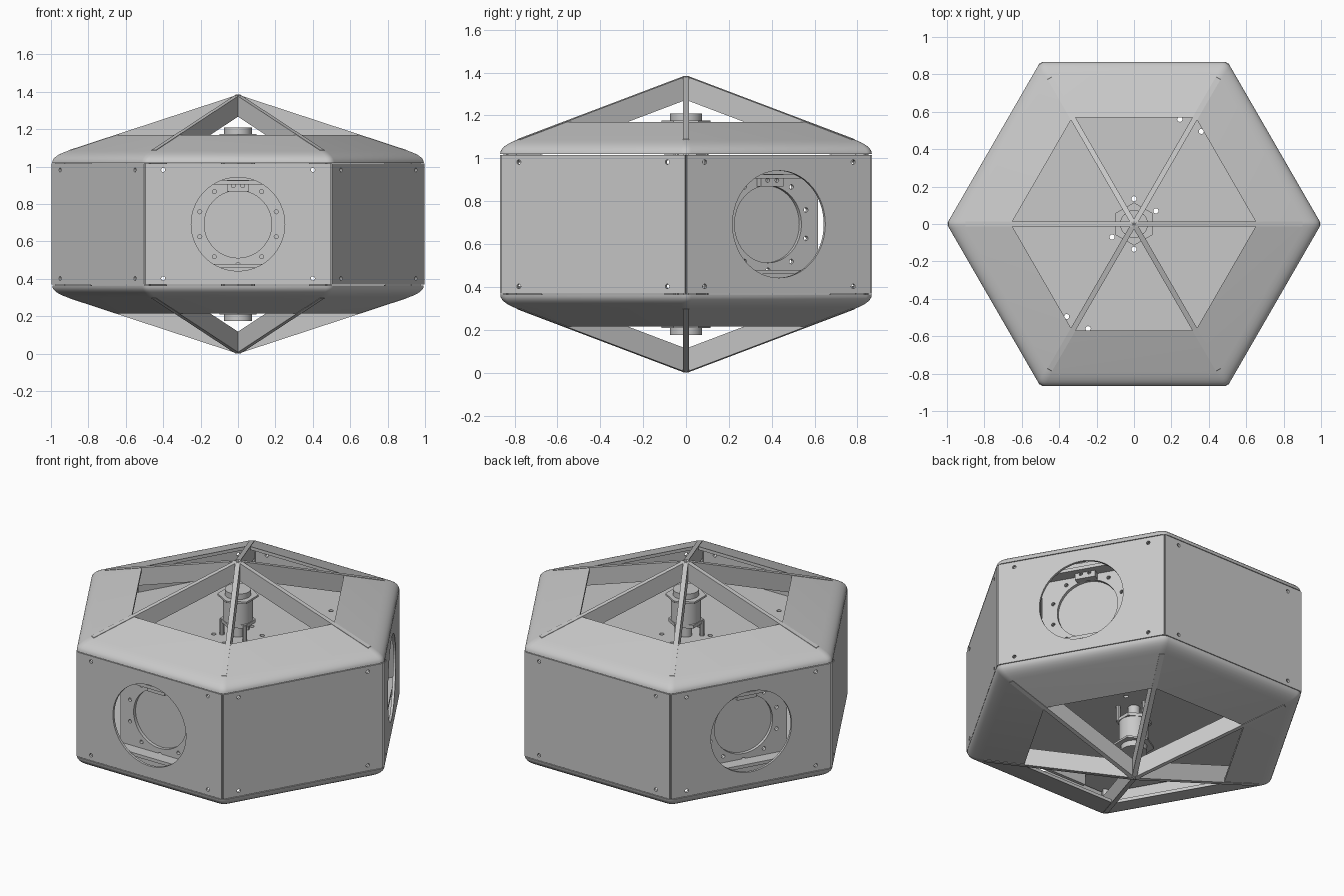
import bpy, bmesh
from math import cos, sin, pi, radians, tan
from mathutils import Matrix, Vector

if "Cube" in bpy.data.objects:
    bpy.data.objects.remove(bpy.data.objects["Cube"], do_unlink=True)

TOP = 1.385          # apex height
MID = TOP / 2
APO = 0.867          # distance from axis to each side
SLOPE = 0.379        # roof fall per unit of apothem
FLIP = Matrix.Translation((0, 0, TOP)) @ Matrix.Scale(-1, 4, (0, 0, 1))

grey = bpy.data.materials.new("plain_grey")
grey.use_nodes = True
color = (0.58, 0.58, 0.58, 1)
grey.diffuse_color = color
grey.node_tree.nodes["Principled BSDF"].inputs["Base Color"].default_value = color


def turn(k):
    return Matrix.Rotation(radians(60 * k), 4, 'Z')


def add(name, bm, matrix=None, smooth=False, cutter=None):
    """Turn a bmesh into an object, optionally cut by another bmesh."""
    bmesh.ops.recalc_face_normals(bm, faces=bm.faces)
    me = bpy.data.meshes.new(name)
    bm.to_mesh(me)
    bm.free()
    ob = bpy.data.objects.new(name, me)
    bpy.context.collection.objects.link(ob)
    if cutter:
        tool = add("hole_cutter", cutter)
        mod = ob.modifiers.new("holes", 'BOOLEAN')
        mod.operation, mod.solver, mod.object = 'DIFFERENCE', 'EXACT', tool
        bpy.context.view_layer.update()
        graph = bpy.context.evaluated_depsgraph_get()
        me = bpy.data.meshes.new_from_object(ob.evaluated_get(graph))
        ob.modifiers.clear()
        ob.data = me
        bpy.data.objects.remove(tool, do_unlink=True)
    if matrix:
        me.transform(matrix)
        if matrix.determinant() < 0:
            me.flip_normals()
    me.materials.clear()
    me.materials.append(grey)
    if smooth:
        me.polygons.foreach_set("use_smooth", [True] * len(me.polygons))
        me.set_sharp_from_angle(angle=radians(32))
    return ob


def box(bm, center, size):
    m = Matrix.Translation(center) @ Matrix.Diagonal((*size, 1))
    bmesh.ops.create_cube(bm, size=1, matrix=m)


def rod(bm, center, radius, depth, along_y=False, sides=16, top=None):
    m = Matrix.Translation(center)
    m = m @ Matrix.Rotation(pi / 2, 4, 'X') if along_y else m
    bmesh.ops.create_cone(bm, cap_ends=True, segments=sides, radius1=radius,
                          radius2=radius if top is None else top, depth=depth, matrix=m)


def both(name, build, smooth=False, cut=None):
    """Make an upper part and its mirrored lower twin."""
    for side, m in (("upper_", None), ("lower_", FLIP)):
        add(side + name, build(), m, smooth, cut() if cut else None)


# Sloping hexagonal shell with rounded shoulder and open centre
def roof(a):
    return TOP - SLOPE * a


def rounded_hex(bm, a, z, r, steps=4):
    ring = []
    for k in range(6):
        c = (a - r) / cos(pi / 6)
        for s in range(steps + 1):
            t = radians(60 * k - 30 + 60 * s / steps)
            ring.append(bm.verts.new((c * cos(radians(60 * k)) + r * cos(t),
                                      c * sin(radians(60 * k)) + r * sin(t), z)))
    return ring


def shell():
    bm = bmesh.new()
    rim, edge, hole = 1.02, roof(APO), 0.57
    start, corner = Vector((APO, rim)), Vector((APO, edge))
    end = Vector((APO - 0.075, roof(APO - 0.075)))
    profile = []
    for i in range(7):
        t = i / 6
        p = start * (1 - t) ** 2 + corner * 2 * t * (1 - t) + end * t * t
        profile.append((p.x, p.y, 0.05 - 0.015 * t))
    profile += [(hole, roof(hole), 0.004), (hole, roof(hole) - 0.02, 0.004),
                (0.8, roof(0.8) - 0.02, 0.03), (0.845, rim, 0.04)]
    rings = [rounded_hex(bm, *p) for p in profile]
    for a, b in zip(rings, rings[1:] + rings[:1]):
        for i in range(len(a)):
            j = (i + 1) % len(a)
            bm.faces.new((a[i], a[j], b[j], b[i]))
    return bm


both("shell", shell, smooth=True)


# Six flat side panels; every other one has a round window
def side_panel():
    bm = bmesh.new()
    box(bm, (0, 0.0075 - APO, MID), (0.99, 0.015, 0.647))
    return bm


def panel_holes(window):
    bm = bmesh.new()
    for x in (-0.4, 0.4):
        for z in (-0.29, 0.29):
            rod(bm, (x, -APO, MID + z), 0.011, 0.1, True, 12)
    if window:
        rod(bm, (0, -APO, MID), 0.25, 0.1, True, 64)
    return bm


def mount_holes():
    bm = bmesh.new()
    rod(bm, (0, -0.76, MID), 0.18, 0.1, True, 64)
    for i in range(1, 10):
        t = pi / 2 + radians(36 * i)
        rod(bm, (0.215 * cos(t), -0.76, MID + 0.215 * sin(t)), 0.011, 0.1, True, 12)
    return bm


for k in range(6):
    window = k % 2 == 0
    add("side_panel", side_panel(), turn(k), cutter=panel_holes(window))
    if window:
        # Recessed mounting plate, round lens and small sensor tab
        bm = bmesh.new()
        box(bm, (0, -0.755, MID), (0.54, 0.02, 0.6))
        add("window_mount", bm, turn(k), cutter=mount_holes())
        bm = bmesh.new()
        rod(bm, (0, -0.735, MID), 0.185, 0.015, True, 64)
        add("window_lens", bm, turn(k))
        bm = bmesh.new()
        box(bm, (0, -0.785, MID + 0.205), (0.12, 0.04, 0.06))
        tab_holes = bmesh.new()
        for x in (-0.025, 0.025):
            rod(tab_holes, (x, -0.8, MID + 0.205), 0.01, 0.03, True, 12)
        add("sensor_tab", bm, turn(k), cutter=tab_holes)
    bm = bmesh.new()
    box(bm, (0.95, 0, MID), (0.05, 0.028, 0.66))
    add("corner_post", bm, turn(k))


# Six thin ribs rising to a point
def ribs():
    bm = bmesh.new()
    fall = SLOPE * cos(pi / 6)
    outline = [(0, TOP), (0.9, TOP - 0.9 * fall), (0.93, 1.03), (0.9, 0.98), (0, TOP - 0.11)]
    for k in range(6):
        sides = [[bm.verts.new(turn(k) @ Vector((x, y, z))) for x, z in outline]
                 for y in (-0.014, 0.014)]
        a, b = sides
        bm.faces.new(a)
        bm.faces.new(b[::-1])
        for i in range(len(a)):
            j = (i + 1) % len(a)
            bm.faces.new((a[i], a[j], b[j], b[i]))
    return bm


both("ribs", ribs)


# Inner decks with screw holes
def deck():
    bm = bmesh.new()
    rod(bm, (0, 0, 0.915), 0.97, 0.02, sides=6)
    bmesh.ops.rotate(bm, verts=bm.verts, matrix=Matrix.Rotation(pi / 6, 3, 'Z')
                     if max(v.co.x for v in bm.verts) < 0.9 else Matrix.Identity(3))
    return bm


def deck_holes():
    bm = bmesh.new()
    for s in (-1, 1):
        for x, y in ((0.245, 0.56), (0.36, 0.495), (0, 0.135), (0.117, 0.07)):
            rod(bm, (s * x, s * y, 0.915), 0.014, 0.1, sides=12)
    return bm


both("deck", deck, cut=deck_holes)


# Central hub: feet, stem, body, hexagonal flange and cap
def hub():
    bm = bmesh.new()
    rod(bm, (0, 0, 0.965), 0.035, 0.09)
    rod(bm, (0, 0, 1.015), 0.1, 0.02, sides=6)
    rod(bm, (0, 0, 1.09), 0.085, 0.14, sides=32)
    rod(bm, (0, 0, 1.17), 0.115, 0.012, sides=6)
    rod(bm, (0, 0, 1.193), 0.074, 0.034, sides=32)
    for i in range(3):
        t = radians(120 * i + 90)
        rod(bm, (0.09 * cos(t), 0.09 * sin(t), 0.97), 0.014, 0.1, sides=10)
    return bm


both("hub", hub, smooth=True)
